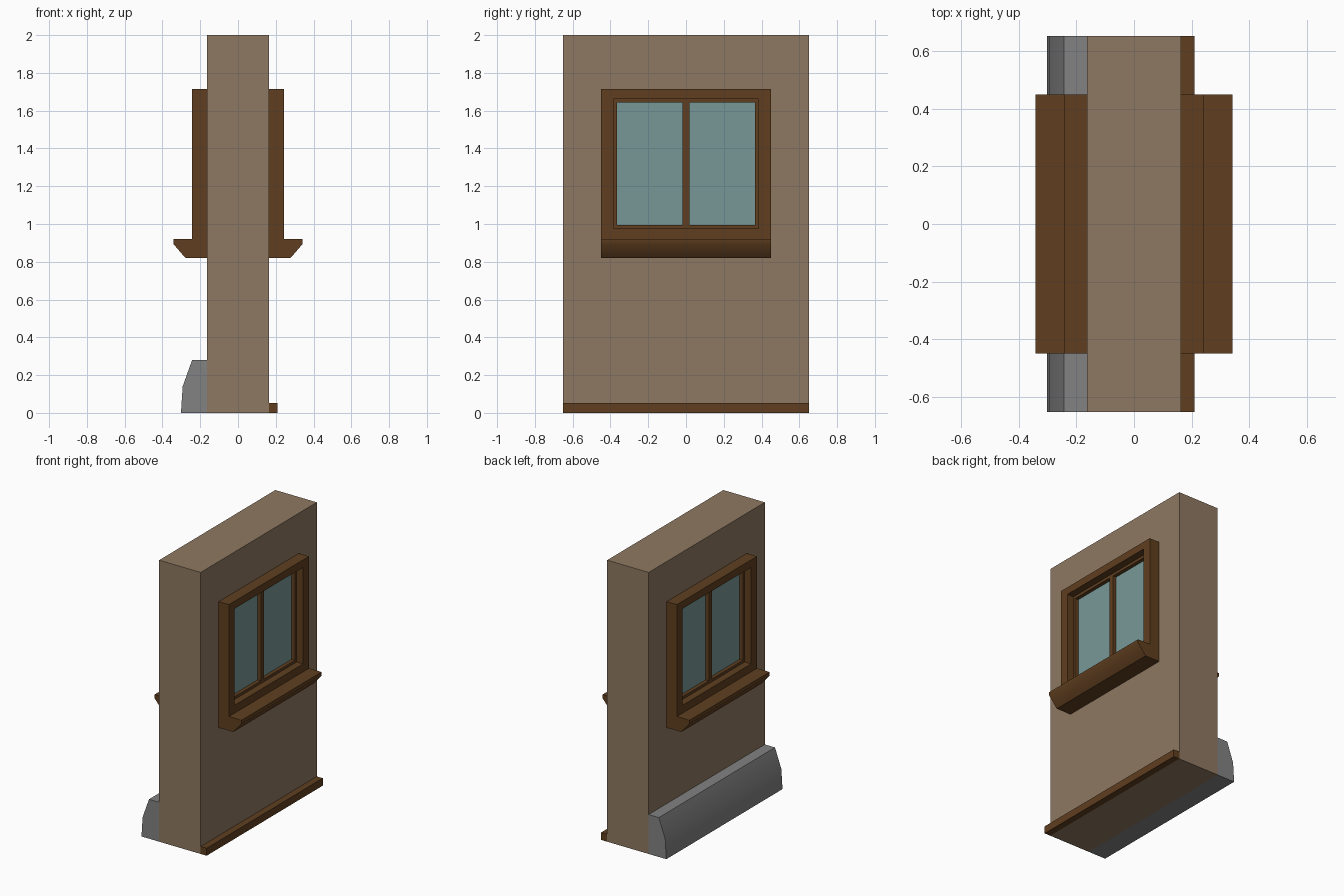
import bpy, bmesh

if "Cube" in bpy.data.objects:
    bpy.data.objects.remove(bpy.data.objects["Cube"])


def material(name, rgb):
    m = bpy.data.materials.new(name)
    m.diffuse_color = (*rgb, 1)
    m.use_nodes = True
    m.node_tree.nodes["Principled BSDF"].inputs["Base Color"].default_value = m.diffuse_color
    return m


PLASTER = material("tan plaster", (0.275, 0.19, 0.122))
WOOD = material("brown wood", (0.116, 0.049, 0.014))
STONE = material("grey stone", (0.225, 0.225, 0.225))
GLASS = material("pale blue glass", (0.187, 0.31, 0.31))


def finish(name, bm, mat, mirror=False, smooth=None):
    bmesh.ops.recalc_face_normals(bm, faces=bm.faces)
    me = bpy.data.meshes.new(name)
    bm.to_mesh(me)
    bm.free()
    me.materials.append(mat)
    ob = bpy.data.objects.new(name, me)
    bpy.context.collection.objects.link(ob)
    if mirror:
        mod = ob.modifiers.new("both sides", 'MIRROR')
        mod.use_axis[0] = True
        mod.use_mirror_merge = False
    if smooth:
        for p in me.polygons:
            p.use_smooth = True
        me.set_sharp_from_angle(angle=smooth)
    return ob


def prism(name, profile, y, mat, **kw):
    """Extrude an x,z profile from -y to y."""
    bm = bmesh.new()
    a, b = ([bm.verts.new((px, s * y, pz)) for px, pz in profile] for s in (-1, 1))
    n = len(profile)
    bm.faces.new(a)
    bm.faces.new(b)
    for i in range(n):
        j = (i + 1) % n
        bm.faces.new((a[i], a[j], b[j], b[i]))
    return finish(name, bm, mat, **kw)


def box(name, x0, x1, y, z0, z1, mat, **kw):
    return prism(name, [(x0, z0), (x1, z0), (x1, z1), (x0, z1)], y, mat, **kw)


def ring(name, x0, x1, outer, inner, mat, **kw):
    """Mitred rectangular frame; outer and inner are (half width, z0, z1)."""
    bm = bmesh.new()

    def loop(x, r):
        y, z0, z1 = r
        return [bm.verts.new((x, *c)) for c in ((-y, z0), (y, z0), (y, z1), (-y, z1))]
    loops = [loop(x0, outer), loop(x1, outer), loop(x1, inner), loop(x0, inner)]
    for k in range(4):
        a, b = loops[k], loops[(k + 1) % 4]
        for i in range(4):
            j = (i + 1) % 4
            bm.faces.new((a[i], a[j], b[j], b[i]))
    return finish(name, bm, mat, **kw)


W = 0.163  # half wall thickness

# Wall, inside skirting board and outside stone plinth
box("wall", -W, W, 0.652, 0, 2, PLASTER)
box("skirting_board", W, 0.21, 0.652, 0, 0.053, WOOD)
prism("stone_plinth", [(-W, 0), (-0.302, 0), (-0.293, 0.14), (-0.243, 0.28), (-W, 0.28)],
      0.652, STONE, smooth=0.785)

# Window, the same on both faces of the wall
OPENING = (0.384, 0.976, 1.662)
ring("window_frame", W, 0.243, (0.449, 0.92, 1.715), OPENING, WOOD, mirror=True)
ring("window_sash", W, 0.192, OPENING, (0.365, 0.995, 1.642), WOOD, mirror=True)
box("window_mullion", W, 0.192, 0.018, 0.995, 1.642, WOOD, mirror=True)
box("window_glass", W, 0.166, 0.365, 0.995, 1.642, GLASS, mirror=True)
prism("window_sill", [(W, 0.82), (0.278, 0.82), (0.342, 0.894), (0.342, 0.92), (W, 0.92)],
      0.449, WOOD, mirror=True, smooth=0.785)
